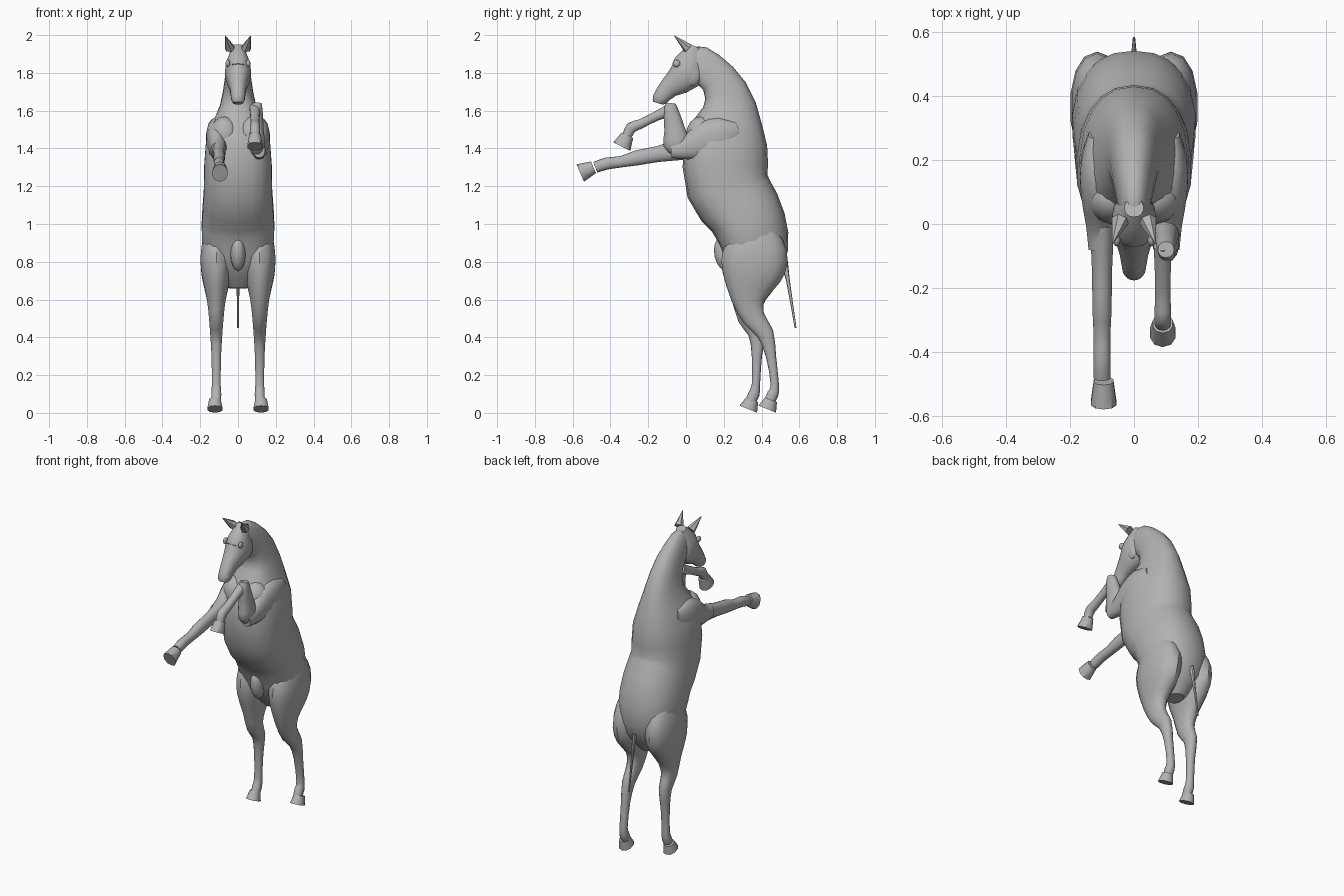
import bpy, bmesh, math
from mathutils import Vector

cube = bpy.data.objects.get("Cube")
if cube:
    bpy.data.objects.remove(cube, do_unlink=True)

# Single coat colour
coat = bpy.data.materials.new("grey_coat")
coat.use_nodes = True
coat.diffuse_color = (0.45, 0.45, 0.45, 1)
coat.node_tree.nodes["Principled BSDF"].inputs["Base Color"].default_value = coat.diffuse_color


def finish(name, bm):
    """Turn a bmesh into a shaded, coloured object."""
    bmesh.ops.recalc_face_normals(bm, faces=bm.faces)
    mesh = bpy.data.meshes.new(name)
    bm.to_mesh(mesh)
    bm.free()
    mesh.materials.append(coat)
    obj = bpy.data.objects.new(name, mesh)
    bpy.context.collection.objects.link(obj)
    bpy.ops.object.select_all(action="DESELECT")
    bpy.context.view_layer.objects.active = obj
    obj.select_set(True)
    bpy.ops.object.shade_smooth_by_angle(angle=math.radians(40))
    return obj


def refine(path):
    """Insert a spline midpoint between neighbouring path points."""
    points = [Vector(point) for point in path]
    padded = [points[0]] + points + [points[-1]]
    refined = []
    for before, start, end, after in zip(padded, padded[1:], padded[2:], padded[3:]):
        refined.append(start)
        refined.append((start + end) * 9 / 16 - (before + after) / 16)
    return refined + [points[-1]]


def rounded(value, power):
    """Signed power, which squares off an oval when below one."""
    return math.copysign(abs(value) ** power, value)


def loft(name, path, centre=0, sides=14, pinch=0, power=.9):
    """Skin ovals square to a side-view path of y, z, half depth, half width."""
    points = refine(path)
    bm = bmesh.new()
    loops = []
    for index, (y, z, depth, width) in enumerate(points):
        previous = points[max(index - 1, 0)]
        following = points[min(index + 1, len(points) - 1)]
        heading = Vector((0, following[0] - previous[0], following[1] - previous[1]))
        backward = heading.cross(Vector((-1, 0, 0))).normalized()
        loop = []
        for step in range(sides):
            turn = math.tau * step / sides
            along, across = math.cos(turn), math.sin(turn)
            offset = backward * rounded(along, power) * depth
            offset.x = rounded(across, power) * width * (1 - pinch * along)
            loop.append(bm.verts.new(Vector((centre, y, z)) + offset))
        loops.append(loop)
    for upper, lower in zip(loops, loops[1:]):
        for step in range(sides):
            after = (step + 1) % sides
            bm.faces.new((upper[step], upper[after], lower[after], lower[step]))
    bm.faces.new(loops[0])
    bm.faces.new(loops[-1])
    return finish(name, bm)


def limb(name, path, centre):
    """Loft a leg section whose width follows from its depth."""
    return loft(name, [(y, z, depth, 0.015 + 0.4 * depth) for y, z, depth in path], centre)


def hoof(name, coronet, sole, centre):
    """Flaring hoof from the coronet to a flat sole."""
    return loft(name, [(*coronet, .034, .032), (*sole, .05, .042)], centre, sides=10)


def blob(name, location, size, tilt=0):
    """Low-poly ellipsoid for muscle and face bumps."""
    bm = bmesh.new()
    bmesh.ops.create_uvsphere(bm, u_segments=12, v_segments=8, radius=1)
    obj = finish(name, bm)
    obj.location, obj.scale, obj.rotation_euler.x = location, size, tilt
    return obj


def ear(name, side):
    """Pointed ear leaning forward and outward."""
    bm = bmesh.new()
    bmesh.ops.create_cone(bm, cap_ends=True, segments=6, radius1=.028, radius2=.002, depth=.1)
    obj = finish(name, bm)
    obj.location = (side * .055, -.025, 1.963)
    obj.rotation_euler = (.8, side * .35, 0)


# Neck, barrel and rump in one skin
loft("body", [
    (.01, 1.89, .05, .035),
    (.06, 1.86, .09, .05),
    (.17, 1.77, .1, .07),
    (.23, 1.63, .14, .095),
    (.21, 1.43, .22, .17),
    (.22, 1.2, .22, .18),
    (.31, 1.06, .2, .19),
    (.36, .92, .185, .19),
    (.37, .78, .15, .15),
    (.37, .66, .06, .05),
], sides=20, pinch=.12, power=.84)

# Head, from poll to lips
loft("head", [
    (.05, 1.94, .03, .03),
    (.02, 1.86, .08, .06),
    (0, 1.79, .09, .07),
    (-.09, 1.72, .055, .045),
    (-.14, 1.66, .04, .036),
    (-.15, 1.64, .025, .025),
])

# Hind leg, hip to pastern
hind_path = [
    (.38, 1.04, .05),
    (.37, .93, .14),
    (.365, .82, .175),
    (.345, .72, .155),
    (.33, .6, .09),
    (.36, .5, .06),
    (.42, .42, .045),
    (.45, .3, .027),
    (.47, .15, .022),
    (.46, .1, .03),
    (.44, .06, .027),
]

# Shoulder and upper arm
arm_path = [
    (.28, 1.5, .04),
    (.2, 1.47, .1),
    (.1, 1.44, .1),
    (0, 1.4, .06),
    (-.08, 1.39, .04),
]

# Parts found on both sides; the right hind foot stands further forward
for label, side, stride in (("left", 1, 0), ("right", -1, .1)):
    planted = [(y - stride * min(1, max(0, (.6 - z) / .4)), z, depth)
               for y, z, depth in hind_path]
    limb(label + "_hind_leg", planted, side * .115)
    hoof(label + "_hind_hoof", (.45 - stride, .07), (.43 - stride, .02), side * .122)
    limb(label + "_upper_arm", arm_path, side * .112)
    ear(label + "_ear", side)
    blob(label + "_eye", (side * .054, -.05, 1.85), (.012, .02, .02), -.5)
    blob(label + "_cheek", (side * .04, .03, 1.79), (.027, .05, .06))
    blob(label + "_nostril", (side * .026, -.145, 1.675), (.01, .012, .02), -.5)
    blob(label + "_breast_muscle", (side * .07, .08, 1.47), (.08, .08, .1))

# Right foreleg, stretched out forward
limb("right_foreleg", [
    (0, 1.4, .06),
    (-.15, 1.37, .042),
    (-.26, 1.35, .04),
    (-.34, 1.33, .03),
    (-.42, 1.32, .032),
    (-.48, 1.3, .03),
], -.1)
hoof("right_fore_hoof", (-.49, 1.3), (-.56, 1.27), -.095)

# Left foreleg, folded at the knee
limb("left_forearm", [
    (-.04, 1.37, .03),
    (-.05, 1.42, .07),
    (-.06, 1.5, .055),
    (-.08, 1.6, .04),
    (-.08, 1.64, .025),
], .1)
limb("left_cannon", [
    (-.07, 1.61, .035),
    (-.16, 1.57, .025),
    (-.24, 1.53, .025),
    (-.29, 1.51, .03),
    (-.31, 1.47, .025),
], .09)
hoof("left_fore_hoof", (-.31, 1.47), (-.34, 1.41), .09)

# Tail, a thin tapering spike
loft("tail", [(.52, .8, .02, .012), (.54, .7, .01, .008), (.58, .45, .005, .004)], sides=8)

# Sheath between the thighs
blob("sheath", (0, .2, .84), (.04, .05, .09), .2)
